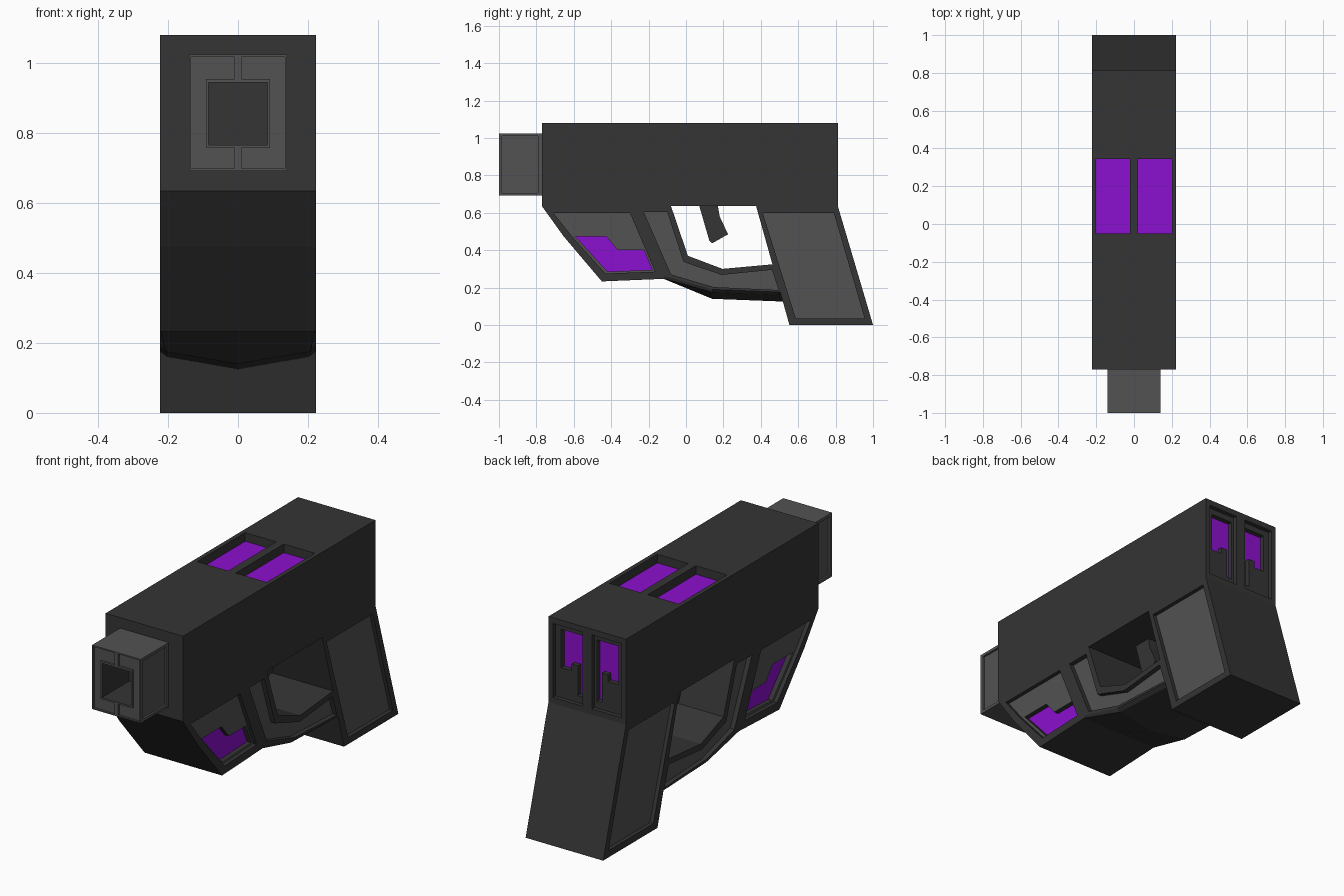
import bpy, bmesh

if "Cube" in bpy.data.objects:
    bpy.data.objects.remove(bpy.data.objects["Cube"])

def material(name, rgb):
    m = bpy.data.materials.new(name)
    m.diffuse_color = (*rgb, 1)
    m.use_nodes = True
    m.node_tree.nodes["Principled BSDF"].inputs["Base Color"].default_value = m.diffuse_color
    return m

DARK = material("charcoal", (0.035, 0.035, 0.035))
GREY = material("panel_grey", (0.085, 0.085, 0.085))
PURPLE = material("purple", (0.26, 0.005, 0.62))

def place(axis, p, t):
    u, v = p
    return {"x": (t, u, v), "y": (u, t, v), "z": (u, v, t)}[axis]

def loft(name, rings, mat, cap_mat=None):
    """Skin equal-length rings into a closed solid."""
    bm = bmesh.new()
    vs = [[bm.verts.new(c) for c in r] for r in rings]
    n = len(vs[0])
    for a, b in zip(vs, vs[1:]):
        for i in range(n):
            j = (i + 1) % n
            bm.faces.new((a[i], a[j], b[j], b[i]))
    for cap in (vs[0], vs[-1]):
        bm.faces.new(cap).material_index = 1 if cap_mat else 0
    bmesh.ops.recalc_face_normals(bm, faces=bm.faces)
    me = bpy.data.meshes.new(name)
    bm.to_mesh(me)
    bm.free()
    me.materials.append(mat)
    if cap_mat:
        me.materials.append(cap_mat)
    ob = bpy.data.objects.new(name, me)
    bpy.context.collection.objects.link(ob)
    return ob

def prism(name, axis, poly, a, b, mat=DARK, cap_mat=None):
    return loft(name, [[place(axis, p, t) for p in poly] for t in (a, b)], mat, cap_mat)

def rect(u0, u1, v0, v1):
    return [(u0, v0), (u1, v0), (u1, v1), (u0, v1)]

def mirror(poly):
    return [(-u, v) for u, v in poly]

def recess(ob, axis, poly, surface, floor, floor_mat, wall=DARK):
    """Cut a pocket from just outside the surface down to the floor."""
    out = surface + (0.05 if surface > floor else -0.05)
    cutter = prism("cutter", axis, poly, out, floor, wall, floor_mat)
    mod = ob.modifiers.new("recess", "BOOLEAN")
    mod.operation, mod.solver, mod.object = "DIFFERENCE", "EXACT", cutter
    mod.material_mode = "TRANSFER"
    bpy.context.view_layer.objects.active = ob
    bpy.ops.object.modifier_apply(modifier=mod.name)
    bpy.data.objects.remove(cutter)

def side_recess(ob, poly, half, depth, mat, wall=DARK):
    for s in (-1, 1):
        recess(ob, "x", poly, s * half, s * (half - depth), mat, wall)

W = 0.223

# Upper body with top windows and stepped rear windows
body = prism("upper_body", "y", rect(-W, W, 0.635, 1.08), -0.77, 0.812)
top_window = rect(0.022, 0.2, -0.05, 0.345)
rear_frame = rect(0.027, 0.197, 0.665, 1.05)
rear_window = [(0.04, 0.70), (0.07, 0.70), (0.07, 0.855), (0.105, 0.855),
               (0.105, 0.82), (0.165, 0.82), (0.165, 1.02), (0.04, 1.02)]
for flip in (lambda p: p, mirror):
    recess(body, "z", flip(top_window), 1.08, 1.035, PURPLE)
    recess(body, "y", flip(rear_frame), 0.812, 0.79, DARK)
    recess(body, "y", flip(rear_window), 0.79, 0.765, PURPLE)

# Square barrel with bore, side panels and C-shaped front panels
barrel = prism("barrel", "y", rect(-0.14, 0.14, 0.692, 1.025), -1.0, -0.77, GREY)
side_recess(barrel, rect(-0.983, -0.79, 0.707, 1.01), 0.14, 0.01, GREY, GREY)
front_panel = [(0.01, 0.698), (0.134, 0.698), (0.134, 1.018), (0.01, 1.018),
               (0.01, 0.955), (0.092, 0.955), (0.092, 0.758), (0.01, 0.758)]
for flip in (lambda p: p, mirror):
    recess(barrel, "y", flip(front_panel), -1.0, -0.99, GREY, GREY)
recess(barrel, "y", rect(-0.084, 0.084, 0.766, 0.945), -1.0, -0.775, DARK)

# Front lower block with stepped side panels
chin = prism("front_lower_block", "x",
             [(-0.77, 0.635), (-0.655, 0.475), (-0.45, 0.233), (-0.115, 0.247), (-0.255, 0.635)],
             -W, W)
side_recess(chin, [(-0.71, 0.6), (-0.30, 0.6), (-0.165, 0.285), (-0.43, 0.275), (-0.61, 0.475)],
            W, 0.02, GREY)
side_recess(chin, [(-0.59, 0.472), (-0.425, 0.472), (-0.365, 0.4), (-0.225, 0.4),
                   (-0.18, 0.295), (-0.42, 0.285)], W - 0.02, 0.025, PURPLE)

# Trigger guard: sections with a keel along the bottom
# (inner point, outer point, keel point, half width at the outer edge)
sections = [((-0.08, 0.635), (-0.255, 0.635), (-0.255, 0.635), W),
            ((0.01, 0.37), (-0.115, 0.247), (-0.115, 0.245), W),
            ((0.195, 0.30), (0.14, 0.175), (0.14, 0.14), 0.207),
            ((0.47, 0.325), (0.53, 0.16), (0.53, 0.125), 0.203)]
rings = [[(-W, *i), (W, *i), (W, o[0], o[1] + 0.015), (w, *o), (0, *k), (-w, *o),
          (-W, o[0], o[1] + 0.015)] for i, o, k, w in sections]
# the first section is flat along the underside of the body
rings[0] = [(x, y, min(z, 0.635)) for x, y, z in rings[0]]
guard = loft("trigger_guard", rings, DARK)
side_recess(guard, [(-0.225, 0.603), (-0.10, 0.603), (-0.013, 0.337), (0.19, 0.268), (0.46, 0.295),
                    (0.495, 0.187), (0.147, 0.203), (-0.08, 0.27)], W, 0.025, GREY)

# Grip
grip = prism("grip", "x", [(0.375, 0.635), (0.812, 0.635), (1.0, 0), (0.553, 0)], -W, W)
side_recess(grip, [(0.41, 0.6), (0.79, 0.6), (0.955, 0.035), (0.587, 0.035)], W, 0.02, GREY)

# Trigger
prism("trigger", "x", [(0.07, 0.64), (0.17, 0.64), (0.18, 0.58), (0.225, 0.485), (0.14, 0.437), (0.125, 0.45)],
      -0.05, 0.05)
